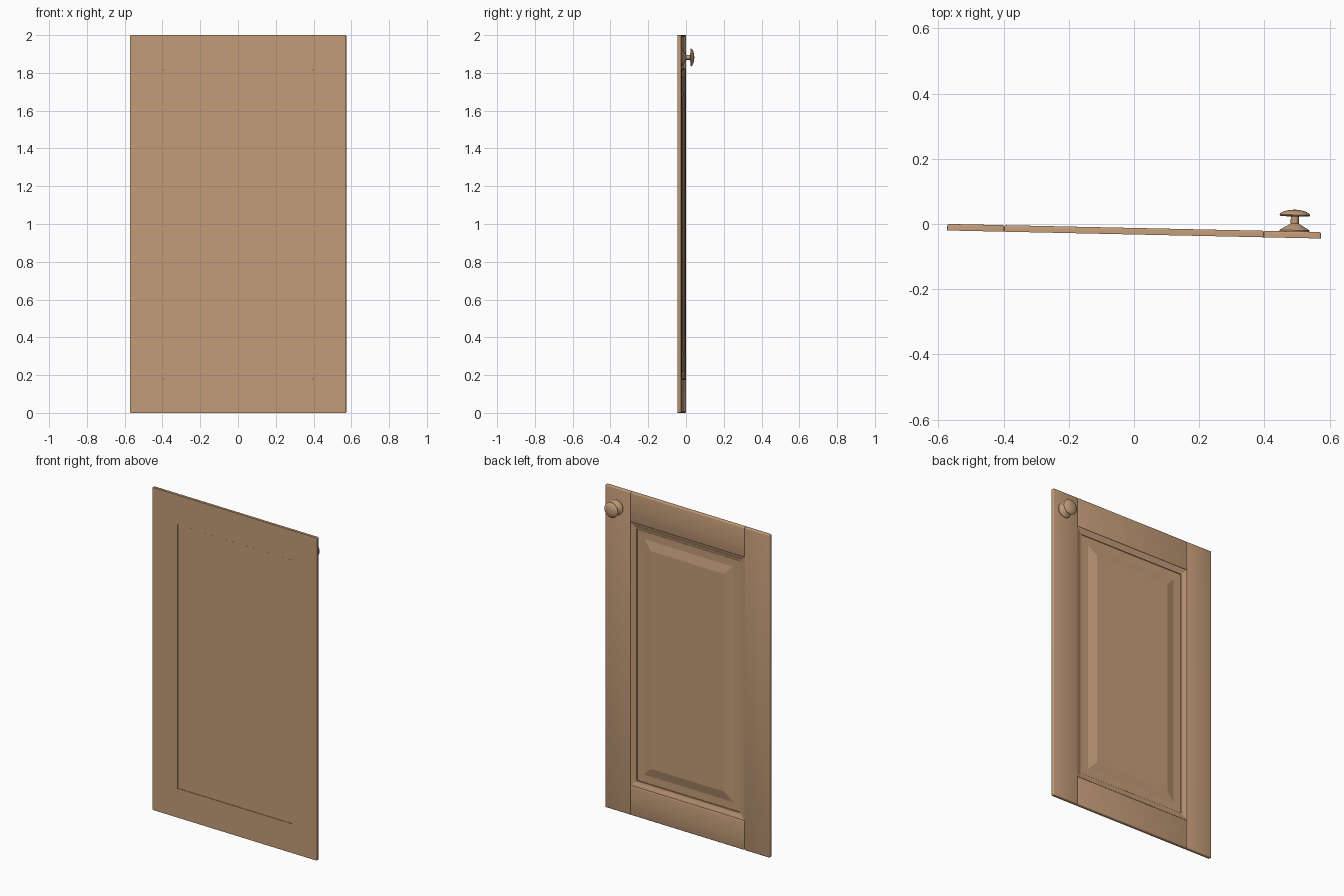
import bpy, bmesh, math
from mathutils import Matrix

if "Cube" in bpy.data.objects:
    bpy.data.objects.remove(bpy.data.objects["Cube"])

# Single wood colour
wood = bpy.data.materials.new("light_wood")
wood.diffuse_color = (0.546, 0.332, 0.188, 1)
wood.use_nodes = True
wood.node_tree.nodes["Principled BSDF"].inputs["Base Color"].default_value = wood.diffuse_color

THICK = 0.02
# Whole door is slightly turned about z
DOOR = Matrix.Translation((0, -0.0322, 0)) @ Matrix.Rotation(-0.0215, 4, 'Z')


def finish(bm, name, smooth=None):
    bmesh.ops.recalc_face_normals(bm, faces=bm.faces[:])
    me = bpy.data.meshes.new(name)
    bm.to_mesh(me)
    bm.free()
    ob = bpy.data.objects.new(name, me)
    bpy.context.collection.objects.link(ob)
    me.materials.append(wood)
    ob.matrix_world = DOOR
    if smooth:
        bpy.ops.object.select_all(action='DESELECT')
        ob.select_set(True)
        bpy.context.view_layer.objects.active = ob
        bpy.ops.object.shade_smooth_by_angle(angle=math.radians(smooth))
    return ob


def board(name, x0, x1, z0, z1):
    """Frame board: sharp flat front, rounded corners and back edges."""
    bm = bmesh.new()
    bmesh.ops.create_cube(bm, size=1)
    for v in bm.verts:
        v.co.x = x1 if v.co.x > 0 else x0
        v.co.y = THICK if v.co.y > 0 else 0
        v.co.z = z1 if v.co.z > 0 else z0
    edges = [e for e in bm.edges if any(v.co.y > 0.01 for v in e.verts)]
    bmesh.ops.bevel(bm, geom=edges, offset=0.005, segments=3, profile=0.5,
                    affect='EDGES')
    return finish(bm, name, 35)


def rect_loft(name, profile, cap):
    """Loft rectangles given as (inset from opening, depth)."""
    bm = bmesh.new()
    rings = []
    for d, y in profile:
        x, lo, hi = 0.397 - d, 0.182 + d, 1.815 - d
        rings.append([bm.verts.new(p) for p in
                      ((-x, y, lo), (x, y, lo), (x, y, hi), (-x, y, hi))])
    pairs = list(zip(rings, rings[1:]))
    if cap:
        bm.faces.new(rings[0])
        bm.faces.new(rings[-1])
    else:
        pairs.append((rings[-1], rings[0]))
    for a, b in pairs:
        for i in range(4):
            j = (i + 1) % 4
            bm.faces.new((a[i], a[j], b[j], b[i]))
    return finish(bm, name)


# Stiles and rails
board("left_stile", -0.573, -0.398, 0, 2)
board("right_stile", 0.398, 0.573, 0, 2)
board("bottom_rail", -0.398, 0.398, 0, 0.181)
board("top_rail", -0.398, 0.398, 1.816, 2)

# Moulding round the opening
rect_loft("panel_moulding",
          [(0, 0.004), (0, 0.017), (0.006, 0.0165), (0.014, 0.014),
           (0.022, 0.011), (0.030, 0.009), (0.036, 0.0085), (0.036, 0.004)],
          False)

# Raised panel, slightly recessed at the front
rect_loft("raised_panel",
          [(0, 0.0015), (0, 0.004), (0.037, 0.004), (0.039, 0.0055),
           (0.087, 0.0055), (0.142, 0.018)], True)

# Turned knob: (radius, depth) profile revolved round y
knob = [(0.0, 0.018), (0.046, 0.018), (0.046, 0.0235), (0.036, 0.030),
        (0.022, 0.038), (0.0125, 0.044), (0.0125, 0.066), (0.040, 0.066),
        (0.046, 0.068), (0.047, 0.071), (0.043, 0.076), (0.034, 0.081),
        (0.020, 0.085), (0.0, 0.087)]
bm = bmesh.new()
vs = [bm.verts.new((0.492 + r, y, 1.882)) for r, y in knob]
es = [bm.edges.new(p) for p in zip(vs, vs[1:])]
bmesh.ops.spin(bm, geom=vs + es, cent=(0.492, 0, 1.882), axis=(0, 1, 0),
               angle=2 * math.pi, steps=32)
bmesh.ops.remove_doubles(bm, verts=bm.verts[:], dist=1e-5)
finish(bm, "knob", 35)
